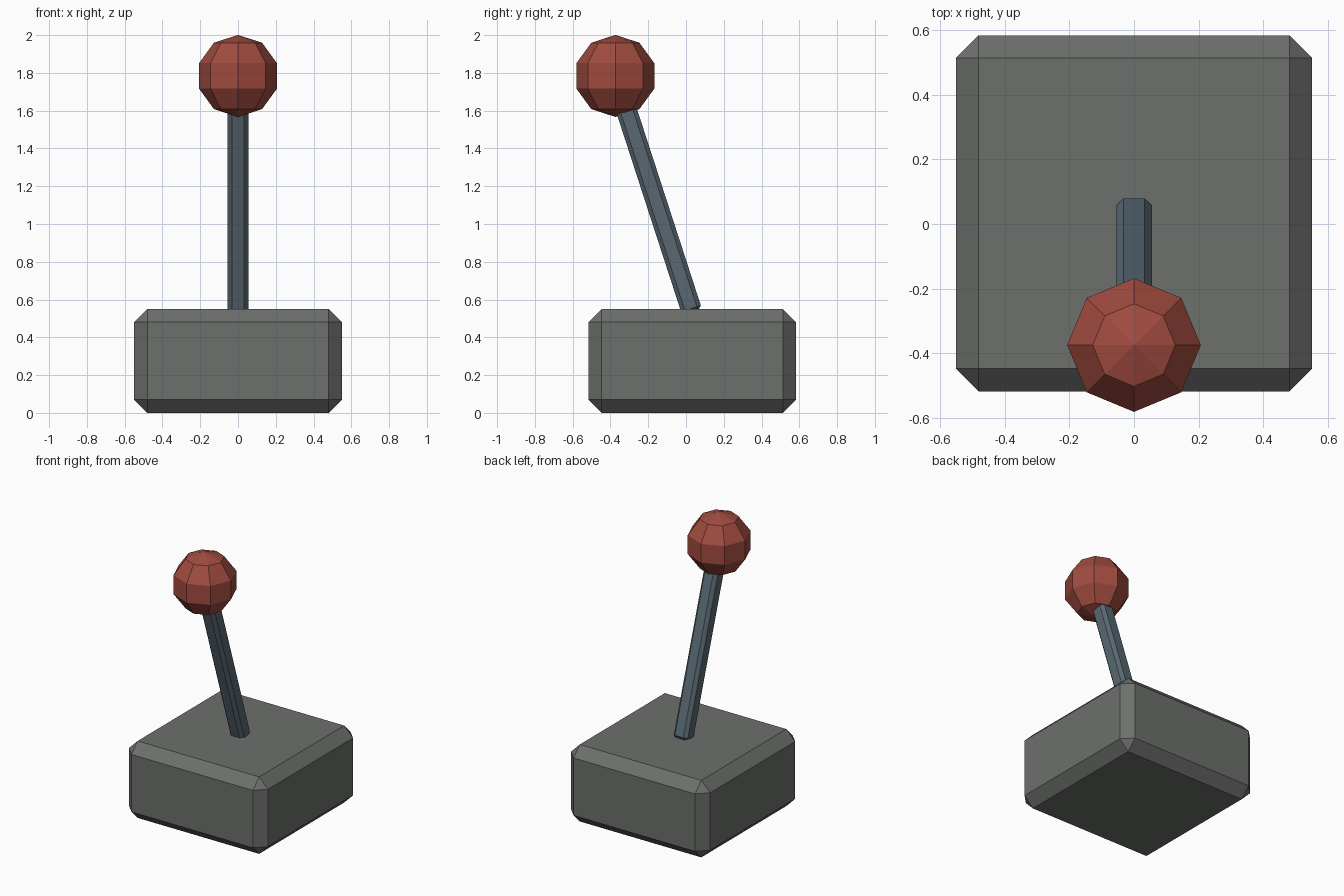
import bpy
import math
from mathutils import Vector

if "Cube" in bpy.data.objects:
    bpy.data.objects.remove(bpy.data.objects["Cube"])

TILT = math.radians(18)
PIVOT = Vector((0, 0.033, 0.531))
BALL = Vector((0, -0.374, 1.784))


def paint(obj, rgb):
    mat = bpy.data.materials.new(obj.name + "_colour")
    mat.diffuse_color = (*rgb, 1)
    mat.use_nodes = True
    mat.node_tree.nodes["Principled BSDF"].inputs["Base Color"].default_value = mat.diffuse_color
    obj.data.materials.append(mat)


def chamfered_box(name, size, location, bevel, rgb, tilt=0):
    bpy.ops.mesh.primitive_cube_add(size=1, location=location, rotation=(tilt, 0, 0))
    obj = bpy.context.object
    obj.name = name
    obj.scale = size
    bpy.ops.object.transform_apply(location=False, rotation=False, scale=True)
    mod = obj.modifiers.new("chamfer", 'BEVEL')
    mod.width = bevel
    mod.segments = 1
    paint(obj, rgb)
    return obj


# Base block
chamfered_box("base", (1.1, 1.1, 0.55), (0, 0.033, 0.275), 0.07, (0.15, 0.16, 0.15))

# Leaning stick, from the base top into the knob
length = 1.2
axis = Vector((0, -math.sin(TILT), math.cos(TILT)))
chamfered_box("stick", (0.11, 0.11, length), PIVOT + axis * length / 2, 0.022,
              (0.10, 0.14, 0.17), TILT)

# Faceted knob
bpy.ops.mesh.primitive_uv_sphere_add(segments=8, ring_count=5, radius=0.217, location=BALL)
knob = bpy.context.object
knob.name = "knob"
paint(knob, (0.35, 0.07, 0.05))
